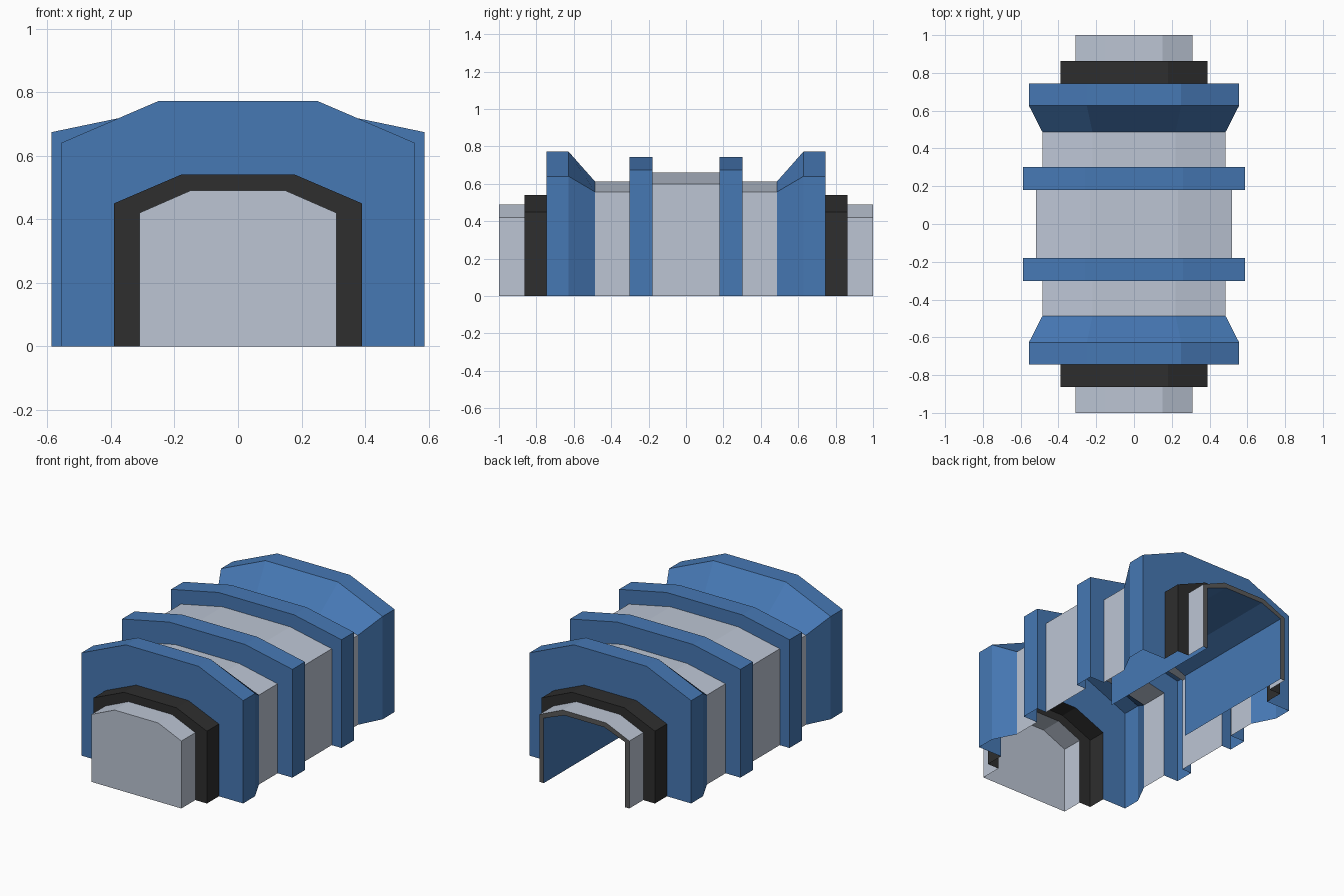
import bpy

if "Cube" in bpy.data.objects:
    bpy.data.objects.remove(bpy.data.objects["Cube"])


def material(name, rgb):
    m = bpy.data.materials.new(name)
    m.diffuse_color = [((c / 255 + 0.055) / 1.055) ** 2.4 for c in rgb] + [1]
    m.use_nodes = True
    m.node_tree.nodes["Principled BSDF"].inputs["Base Color"].default_value = m.diffuse_color
    return m


GREY = material("light_grey", (188, 197, 212))
BLUE = material("blue", (70, 120, 180))
BLACK = material("black", (46, 46, 46))
DARK = material("dark_grey", (90, 90, 90))

# Arch profiles: half width, shoulder height, half width of flat top, top height
END = (0.31, 0.42, 0.15, 0.49)
COLLAR = (0.39, 0.45, 0.18, 0.54)
BLOCK = (0.557, 0.64, 0.25, 0.772)
SIDE = (0.485, 0.557, 0.22, 0.613)
RIB = (0.587, 0.674, 0.26, 0.742)
MID = (0.52, 0.60, 0.233, 0.66)
LINER = (0.28, 0.405, 0.137, 0.46)


def ring(y, profile):
    w, s, t, h = profile
    return [(-w, y, 0), (-w, y, s), (-t, y, h), (t, y, h), (w, y, s), (w, y, 0)]


def make(name, verts, faces, mat):
    me = bpy.data.meshes.new(name)
    me.from_pydata(verts, [], faces)
    me.materials.append(mat)
    ob = bpy.data.objects.new(name, me)
    bpy.context.collection.objects.link(ob)


def arch(name, rings, mat):
    """Open-bottomed shell running through a list of (y, profile) rings."""
    verts = [v for y, p in rings for v in ring(y, p)]
    faces = [(i * 6 + j, i * 6 + j + 1, i * 6 + j + 7, i * 6 + j + 6)
             for i in range(len(rings) - 1) for j in range(5)]
    make(name, verts, faces, mat)


def pair(name, rings, mat):
    """Front shell and its mirror image at the back."""
    arch("front_" + name, rings, mat)
    arch("back_" + name, [(-y, p) for y, p in reversed(rings)], mat)


# Stepped outer shell, from the ends to the middle
pair("end_section", [(-1, END), (-0.863, END)], GREY)
pair("collar", [(-0.863, END), (-0.863, COLLAR), (-0.745, COLLAR)], BLACK)
pair("block", [(-0.745, COLLAR), (-0.745, BLOCK), (-0.628, BLOCK), (-0.487, SIDE)], BLUE)
pair("side_section", [(-0.487, SIDE), (-0.303, SIDE)], GREY)
pair("rib", [(-0.303, SIDE), (-0.303, RIB), (-0.18, RIB), (-0.18, MID)], BLUE)
arch("middle_section", [(-0.18, MID), (0.18, MID)], GREY)

# Closed front wall
make("front_wall", ring(-1, END), [(5, 4, 3, 2, 1, 0)], GREY)

# Open back: rim and inner passage lining
arch("back_rim", [(1, END), (1, LINER)], DARK)
arch("passage_lining", [(1, LINER), (0.13, LINER)], BLUE)
